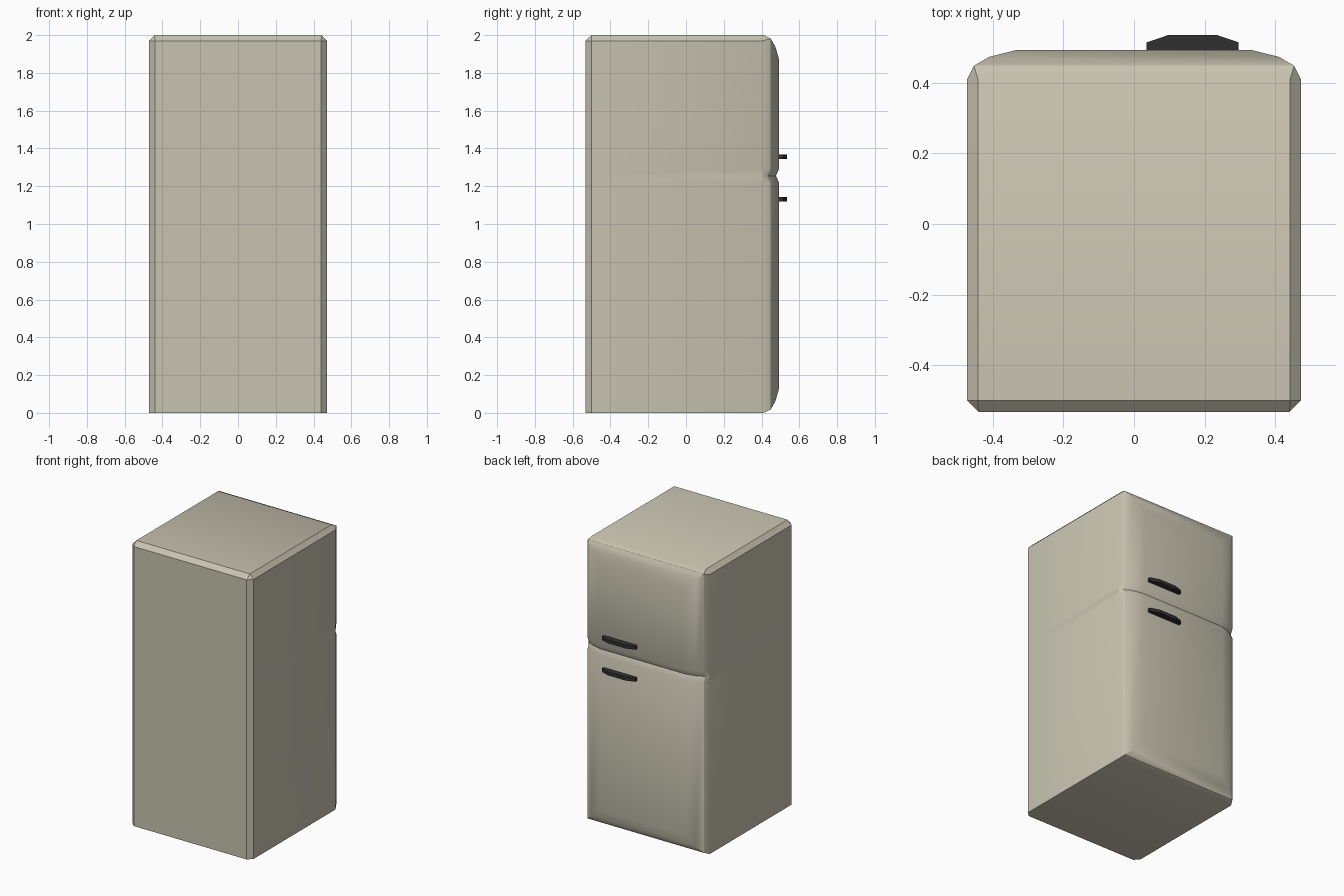
import bpy, bmesh, math

if "Cube" in bpy.data.objects:
    bpy.data.objects.remove(bpy.data.objects["Cube"])


def material(name, rgb):
    mat = bpy.data.materials.new(name)
    mat.use_nodes = True
    color = (*rgb, 1)
    mat.diffuse_color = color
    mat.node_tree.nodes["Principled BSDF"].inputs["Base Color"].default_value = color
    return mat


cream = material("warm cream enamel", (0.58, 0.55, 0.44))
black = material("black handle", (0.03, 0.03, 0.03))


def finish(bm, name, mat):
    bmesh.ops.remove_doubles(bm, verts=bm.verts, dist=0.0005)
    bmesh.ops.recalc_face_normals(bm, faces=bm.faces)
    mesh = bpy.data.meshes.new(name)
    bm.to_mesh(mesh)
    bm.free()
    mesh.materials.append(mat)
    obj = bpy.data.objects.new(name, mesh)
    bpy.context.collection.objects.link(obj)
    return obj


# Cabinet with bulging doors: sections lofted from the back to the door face
SEAM, SEAM_HALF = 1.255, 0.037


def section(bm, y, half, low, high, chamfer=0, groove=0):
    """Closed loop: up the left side, then down the right side."""
    side = [(half, y, low), (half, y, SEAM - SEAM_HALF),
            (half, y - groove, SEAM), (half, y, SEAM + SEAM_HALF),
            (half, y, high - chamfer), (half - chamfer, y, high)]
    loop = side + [(-x, yy, z) for x, yy, z in reversed(side)]
    return [bm.verts.new(p) for p in loop]


bm = bmesh.new()
rings = [
    section(bm, -0.532, 0.44, 0, 1.97),
    section(bm, -0.50, 0.472, 0, 2, 0.03),
    section(bm, 0.41, 0.472, 0, 2, 0.03),
    section(bm, 0.448, 0.453, 0.018, 1.982, 0, 0.017),
    section(bm, 0.473, 0.41, 0.06, 1.94, 0, 0.017),
    section(bm, 0.493, 0.33, 0.13, 1.87, 0, 0.017),
]
for a, b in zip(rings, rings[1:]):
    n = len(a)
    for i in range(n):
        j = (i + 1) % n
        bm.faces.new((a[i], a[j], b[j], b[i]))
# Back panel and door faces, spanned across from side to side
for ring in (rings[0], rings[-1]):
    for i in range(5):
        bm.faces.new((ring[i], ring[i + 1], ring[-2 - i], ring[-1 - i]))
cabinet = finish(bm, "cabinet_and_doors", cream)

# Bar handles with tapered ends
OUTLINE = [(-0.13, 0.485), (-0.13, 0.514), (-0.068, 0.535),
           (0.068, 0.535), (0.13, 0.514), (0.13, 0.485)]
handles = []
for name, z in (("freezer_door_handle", 1.356), ("fridge_door_handle", 1.13)):
    bm = bmesh.new()
    base = bm.faces.new([bm.verts.new((x + 0.166, y, z - 0.012)) for x, y in OUTLINE])
    out = bmesh.ops.extrude_face_region(bm, geom=[base])
    top = [v for v in out["geom"] if isinstance(v, bmesh.types.BMVert)]
    bmesh.ops.translate(bm, verts=top, vec=(0, 0, 0.024))
    handles.append(finish(bm, name, black))

# Soft door curvature, crisp chamfers
bpy.ops.object.select_all(action="DESELECT")
cabinet.select_set(True)
bpy.context.view_layer.objects.active = cabinet
bpy.ops.object.shade_smooth_by_angle(angle=math.radians(28))
